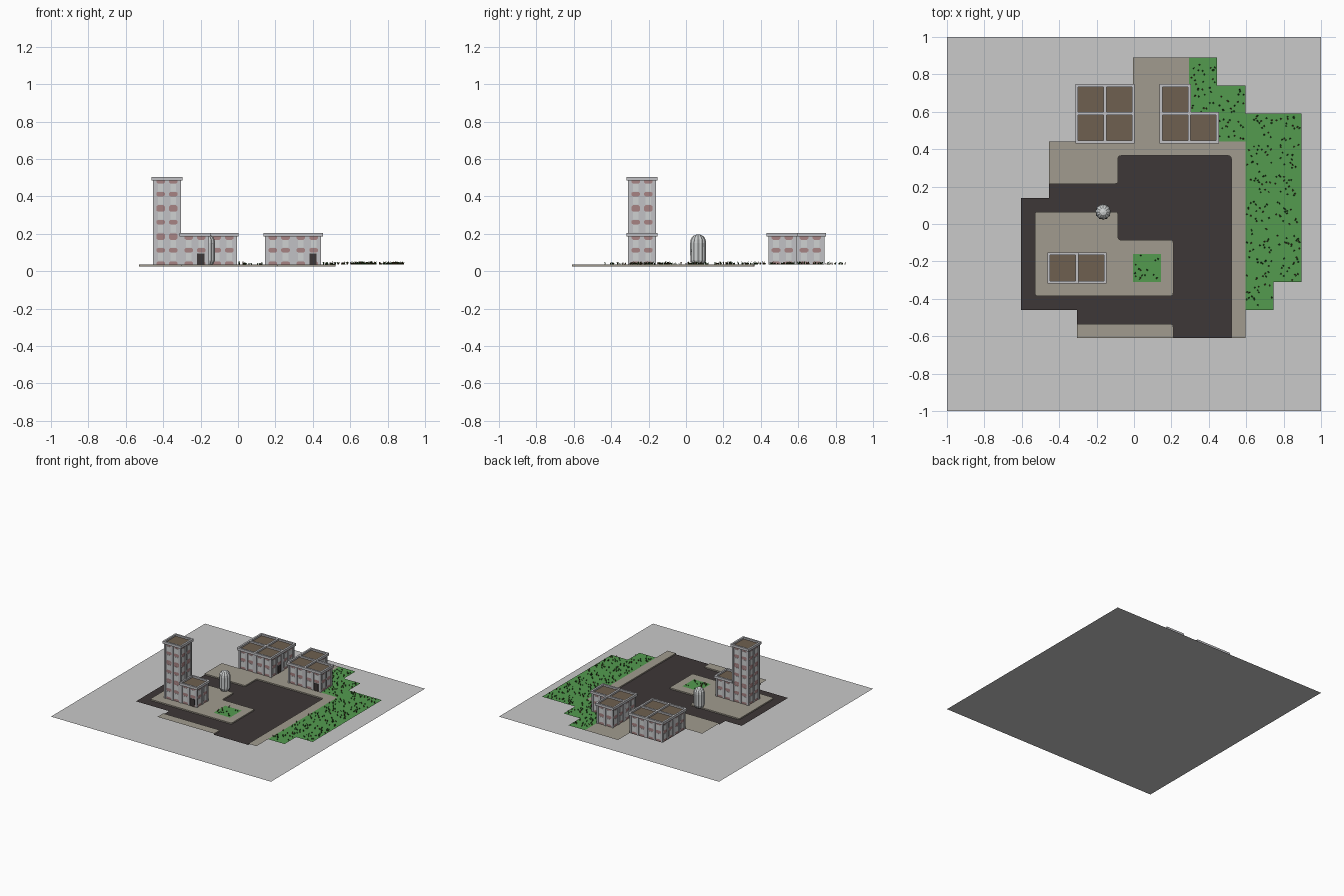
import bpy, bmesh, math, random
from mathutils import Vector, Matrix

if "Cube" in bpy.data.objects:
    bpy.data.objects.remove(bpy.data.objects["Cube"])

random.seed(4)
ROAD_Z, WALK_Z, CELL = 0.025, 0.035, 0.15
X0, Y0 = -0.605, -0.61          # corner of the 10 x 10 city grid


def material(name, r, g, b):
    m = bpy.data.materials.new(name)
    m.diffuse_color = tuple((c / 255) ** 2.2 for c in (r, g, b)) + (1,)
    m.use_nodes = True
    m.node_tree.nodes["Principled BSDF"].inputs["Base Color"].default_value = m.diffuse_color
    return m


GROUND = material("ground grey", 200, 200, 200)
ROAD = material("asphalt", 64, 58, 58)
WALK = material("paving", 160, 154, 141)
GRASS = material("grass green", 84, 154, 80)
BLADE = material("dark leaf", 44, 84, 36)
TWIG = material("brown leaf", 98, 70, 44)
WALL = material("wall grey", 192, 192, 195)
BRICK = material("dusty pink", 166, 130, 130)
ROOF = material("roof brown", 110, 96, 81)
METAL = material("pale metal", 205, 208, 208)


def finish(name, bm, mat):
    me = bpy.data.meshes.new(name)
    bm.to_mesh(me)
    bm.free()
    me.materials.append(mat)
    ob = bpy.data.objects.new(name, me)
    bpy.context.collection.objects.link(ob)
    return ob


def box(bm, c, sx, sy, sz):
    m = Matrix.Translation(c) @ Matrix.Diagonal((abs(sx), abs(sy), abs(sz), 1))
    bmesh.ops.create_cube(bm, size=1, matrix=m)


def rounded(pts, closed=False, r=0.016):
    """Round the corners of a path."""
    pts = [Vector(p) for p in pts]
    out, n = [], len(pts)
    for i, p in enumerate(pts):
        if not closed and i in (0, n - 1):
            out.append(p)
            continue
        a = p + (pts[i - 1] - p).normalized() * r
        b = p + (pts[(i + 1) % n] - p).normalized() * r
        for k in range(5):
            t = k / 4
            out.append(a * (1 - t) ** 2 + p * 2 * t * (1 - t) + b * t * t)
    return out


def sheet(name, loops, z, mat):
    """Flat area with optional holes."""
    bm = bmesh.new()
    edges = []
    for loop in loops:
        vs = [bm.verts.new((p[0], p[1], z)) for p in loop]
        edges += [bm.edges.new((vs[i - 1], vs[i])) for i in range(len(vs))]
    bmesh.ops.triangle_fill(bm, edges=edges, use_beauty=True, normal=(0, 0, 1))
    bm.normal_update()
    for f in bm.faces:
        if f.normal.z < 0:
            f.normal_flip()
    return finish(name, bm, mat)


def cell_rect(i, j):
    x, y = X0 + i * CELL, Y0 + j * CELL
    return [(x, y), (x + CELL, y), (x + CELL, y + CELL), (x, y + CELL)]


# ground plate
sheet("ground", [[(-1, -1), (1, -1), (1, 1), (-1, 1)]], 0, GROUND)

# kerb lines shared by the road and the pavements
north = rounded([(-.455, .215), (-.085, .215), (-.085, .365), (.52, .365), (.52, -.61)])
south = rounded([(.21, -.61), (.21, -.535), (-.305, -.535)])
island = rounded([(-.53, -.385), (.21, -.385), (.21, -.085), (-.085, -.085),
                  (-.085, .065), (-.53, .065)], closed=True)

sheet("road", [north + south + [(-.305, -.46), (-.605, -.46), (-.605, .14), (-.455, .14)],
               island], ROAD_Z, ROAD)
sheet("north_pavement", [north + [(.595, -.61), (.595, .44), (.445, .44), (.445, .59),
      (.295, .59), (.295, .89), (-.005, .89), (-.005, .74), (-.305, .74), (-.305, .44),
      (-.455, .44)]], WALK_Z, WALK)
sheet("south_pavement", [south + [(-.305, -.61)]], WALK_Z, WALK)
sheet("island_pavement", [island, cell_rect(4, 2)], WALK_Z, WALK)

bm = bmesh.new()
for path in (north, south, island + island[:1]):
    for a, b in zip(path, path[1:]):
        bm.faces.new([bm.verts.new((p.x, p.y, z)) for p, z in
                      ((a, ROAD_Z), (b, ROAD_Z), (b, WALK_Z), (a, WALK_Z))])
finish("kerbs", bm, WALK)

# lawns with scattered tufts
lawn = [(4, 2), (6, 9), (6, 8), (7, 8), (7, 7), (8, 1)]
lawn += [(i, j) for i in (8, 9) for j in range(2, 8)]
turf, leaves, twigs = bmesh.new(), bmesh.new(), bmesh.new()
for i, j in lawn:
    rect = cell_rect(i, j)
    turf.faces.new([turf.verts.new((x, y, WALK_Z)) for x, y in rect])
    for k in range(16):
        c = Vector((rect[0][0] + random.uniform(.008, .142),
                    rect[0][1] + random.uniform(.008, .142), WALK_Z))
        tuft = twigs if k % 3 == 0 else leaves
        start, h = random.uniform(0, 6.28), random.uniform(.010, .021)
        for b in range(4):
            ang = start + b * math.pi / 2
            out = Vector((math.cos(ang), math.sin(ang), 0))
            side = Vector((-out.y, out.x, 0)) * .003
            tip = c + out * .006 + Vector((0, 0, h * random.uniform(.7, 1)))
            tuft.faces.new([tuft.verts.new(p) for p in (c - side, c + side, tip)])
finish("lawns", turf, GRASS)
finish("green_tufts", leaves, BLADE)
finish("brown_tufts", twigs, TWIG)

# buildings: grid cell -> number of storeys
towers = {(1, 2): 3, (2, 2): 1, (2, 7): 1, (3, 7): 1, (2, 8): 1, (3, 8): 1,
          (5, 7): 1, (5, 8): 1, (6, 7): 1}
doors = [(2, 2, 0, -1), (6, 7, 0, -1), (3, 7, 1, 0)]
OVAL = [(-.5, -.25), (-.32, -.5), (.32, -.5), (.5, -.25), (.5, .25), (.32, .5), (-.32, .5), (-.5, .25)]
HALF = [(-.5, 0), (.5, 0), (.5, .55), (.32, 1), (-.32, 1), (-.5, .55)]
walls, piers, caps = bmesh.new(), bmesh.new(), bmesh.new()
panels, windows, roofs, doorway = bmesh.new(), bmesh.new(), bmesh.new(), bmesh.new()


def plate(bm, c, t, n, outline, w, h):
    """Painted wall panel lying on a facade."""
    vs = [bm.verts.new(c + t * (u * w) + Vector((0, 0, v * h)) + n * .002) for u, v in outline]
    f = bm.faces.new(vs)
    f.normal_update()
    if f.normal.dot(n) < 0:
        f.normal_flip()


def facade(base, n, has_door):
    t = Vector((-n.y, n.x, 0))
    wall = base + n * (CELL / 2 - .006)
    up = Vector((0, 0, 1))
    span = lambda a, b: (abs(t.x) * a + abs(n.x) * b, abs(t.y) * a + abs(n.y) * b)
    for u in (-.0675, 0, .0675):
        box(piers, wall + t * u + up * CELL / 2 + n * .0025, *span(.015, .007), CELL)
    for u in (-.034, .034):
        p = wall + t * u
        plate(panels, p + up * .077, t, n, OVAL, .046, .024)
        plate(panels, p + up * .0005, t, n, HALF, .046, .017)
        plate(panels, p + up * .1495, t, n, HALF, .046, -.017)
        for z in (.041, .111):
            box(windows, p + up * z, *span(.030, .004), .040)
    if has_door:
        box(doorway, wall + t * .031 + up * .03 + n * .001, *span(.038, .009), .06)


for (i, j), storeys in towers.items():
    c = Vector((X0 + (i + .5) * CELL, Y0 + (j + .5) * CELL, WALK_Z))
    h = storeys * CELL
    top = c + Vector((0, 0, h))
    box(walls, c + Vector((0, 0, h / 2)), CELL - .012, CELL - .012, h)
    box(roofs, top + Vector((0, 0, .003)), CELL - .004, CELL - .004, .006)
    for dx, dy in ((1, 0), (-1, 0), (0, 1), (0, -1)):
        n = Vector((dx, dy, 0))
        other = towers.get((i + dx, j + dy), 0)
        for level in range(other, storeys):
            facade(c + Vector((0, 0, level * CELL)), n,
                   level == 0 and (i, j, dx, dy) in doors)
        # parapet, one shared ridge between equal roofs
        if other == storeys and dx + dy < 0:
            continue
        shift = 0 if other == storeys else .001
        size = (.015, CELL + .017) if dx else (CELL + .017, .015)
        box(caps, top + n * (CELL / 2 + shift) + Vector((0, 0, .009)), *size, .020)

finish("building_walls", walls, WALL)
finish("wall_piers", piers, WALL)
finish("roof_parapets", caps, WALL)
finish("spandrel_panels", panels, BRICK)
finish("windows", windows, METAL)
finish("roofs", roofs, ROOF)
finish("doors", doorway, ROAD)

# fluted tank with a domed top
bm = bmesh.new()
SIDES = 24
profile = [(.030, .035), (.036, .045), (.042, .058), (.043, .150), (.040, .168),
           (.032, .183), (.019, .193)]
rings = []
for r, z in profile:
    rings.append([bm.verts.new((-.165 + r * (1 - .1 * (k % 2)) * math.cos(k * math.tau / SIDES),
                                .065 + r * (1 - .1 * (k % 2)) * math.sin(k * math.tau / SIDES), z))
                  for k in range(SIDES)])
for lo, hi in zip(rings, rings[1:]):
    for k in range(SIDES):
        m = (k + 1) % SIDES
        bm.faces.new((lo[k], lo[m], hi[m], hi[k]))
tip = bm.verts.new((-.165, .065, .197))
for k in range(SIDES):
    bm.faces.new((rings[-1][k], rings[-1][(k + 1) % SIDES], tip))
bm.faces.new(rings[0][::-1])
finish("fluted_tank", bm, METAL)
